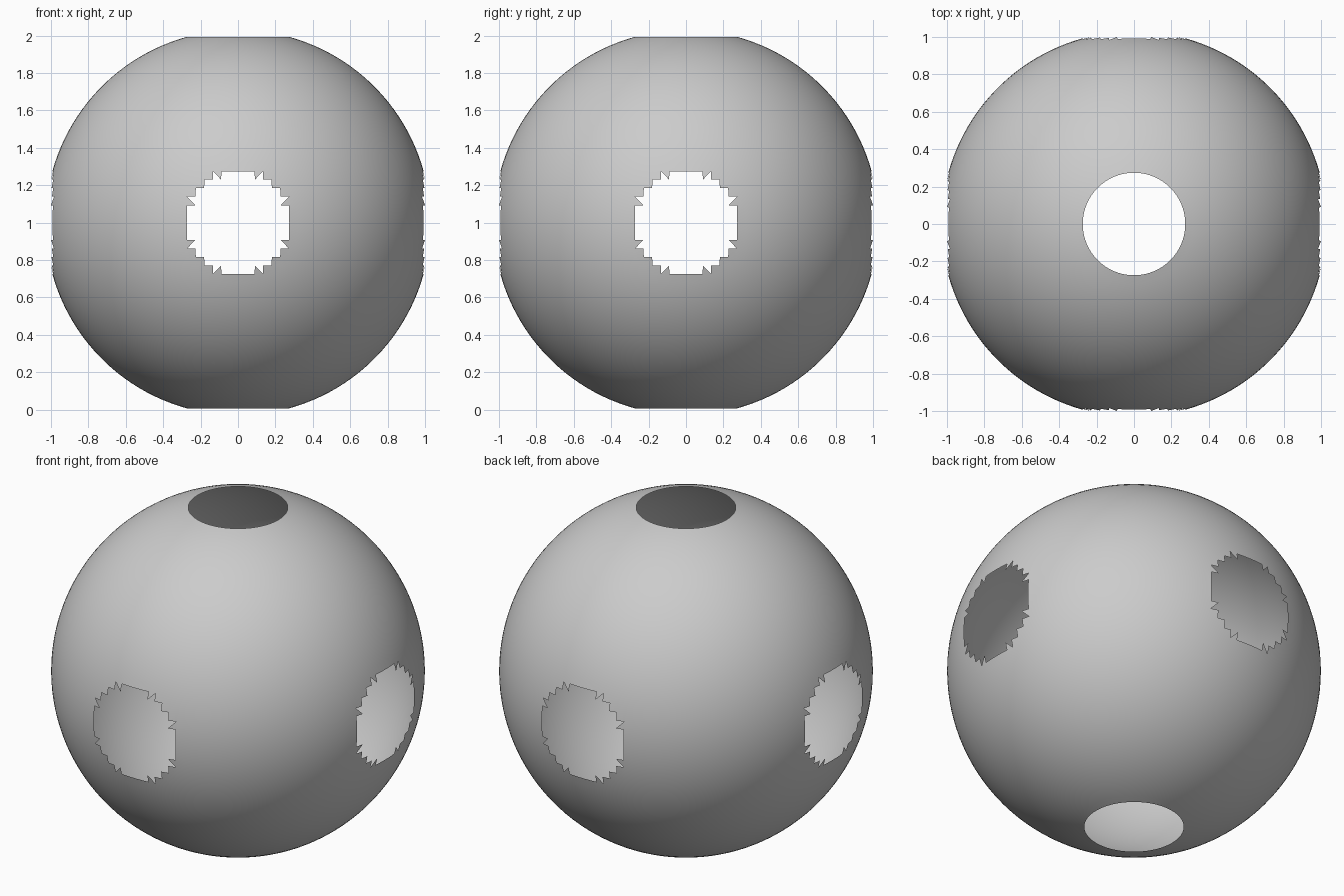
import bpy
import bmesh
import math
from mathutils import Vector

cube = bpy.data.objects.get("Cube")
if cube:
    bpy.data.objects.remove(cube, do_unlink=True)

SEGMENTS = 140
RADIUS = 1.03
STEP = 2 * math.pi / SEGMENTS
HOLE_ANGLE = 6.02 * STEP


def axis_closeness(point):
    """Cosine of the angle to the nearest of the six main directions."""
    return max(abs(c) for c in point) / point.length


# Plain grey material
grey = bpy.data.materials.new("light_grey")
grey.use_nodes = True
colour = (0.6, 0.6, 0.6, 1)
grey.diffuse_color = colour
grey.node_tree.nodes["Principled BSDF"].inputs["Base Color"].default_value = colour

# Thin spherical shell
bm = bmesh.new()
bmesh.ops.create_uvsphere(bm, u_segments=SEGMENTS, v_segments=SEGMENTS // 2, radius=RADIUS)

# Split the quads around each hole along the diagonal that points away from it
near_hole = math.cos(10 * STEP)
for face in list(bm.faces):
    if len(face.verts) == 4 and axis_closeness(face.calc_center_median()) > near_hole:
        corners = list(face.verts)
        inner = max(range(4), key=lambda i: axis_closeness(corners[i].co))
        bmesh.utils.face_split(face, corners[inner], corners[(inner + 2) % 4])

# Open the six holes by removing whole faces, leaving stepped rims
limit = math.cos(HOLE_ANGLE)
opened = [f for f in bm.faces if axis_closeness(f.calc_center_median()) > limit]
bmesh.ops.delete(bm, geom=opened, context='FACES')

for face in bm.faces:
    face.smooth = True
bmesh.ops.translate(bm, verts=bm.verts, vec=Vector((0, 0, 1)))

mesh = bpy.data.meshes.new("hollow_sphere")
bm.to_mesh(mesh)
bm.free()
mesh.materials.append(grey)
shell = bpy.data.objects.new("hollow_sphere", mesh)
bpy.context.collection.objects.link(shell)
